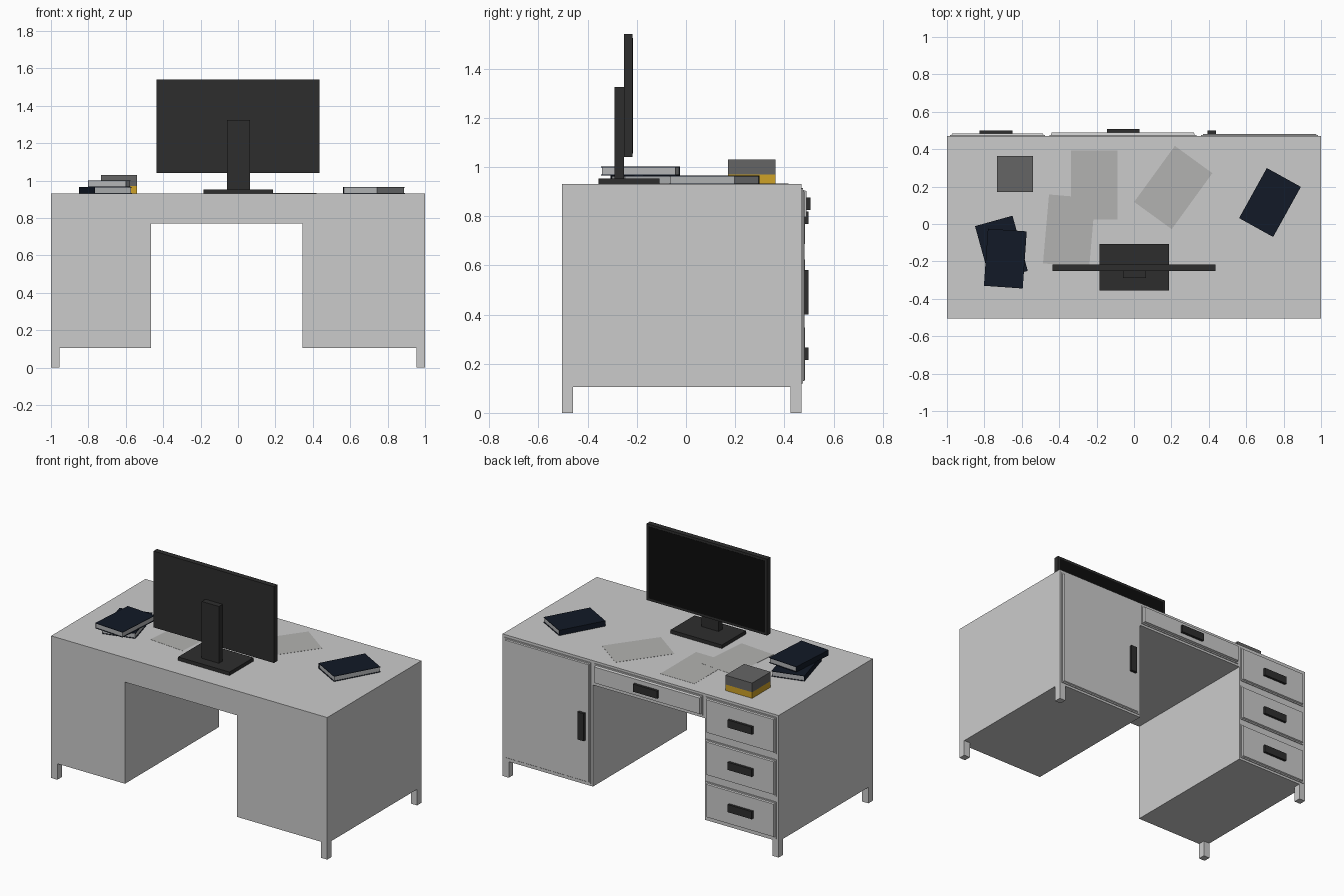
import bpy, bmesh
from math import radians
from mathutils import Matrix, Vector

if "Cube" in bpy.data.objects:
    bpy.data.objects.remove(bpy.data.objects["Cube"])


def material(name, rgb):
    m = bpy.data.materials.new(name)
    m.diffuse_color = (*rgb, 1)
    m.use_nodes = True
    m.node_tree.nodes["Principled BSDF"].inputs["Base Color"].default_value = m.diffuse_color
    return m


CHARCOAL = material("charcoal", (0.027, 0.027, 0.027))
BLACK = material("black", (0.004, 0.004, 0.004))
NAVY = material("navy", (0.006, 0.010, 0.020))
PAGES = material("pages", (0.45, 0.46, 0.47))
YELLOW = material("yellow", (0.62, 0.36, 0.02))
GREY = material("dark_grey", (0.13, 0.13, 0.13))
PAPER = material("paper", (0.45, 0.45, 0.44))


def finish(name, bm, mat=None):
    bmesh.ops.recalc_face_normals(bm, faces=bm.faces)
    me = bpy.data.meshes.new(name)
    bm.to_mesh(me)
    bm.free()
    ob = bpy.data.objects.new(name, me)
    bpy.context.collection.objects.link(ob)
    if mat:
        me.materials.append(mat)
    return ob


def box(name, x, y, z, mat=None):
    """Box from (min, max) ranges on each axis."""
    bm = bmesh.new()
    size = [b - a for a, b in (x, y, z)]
    mid = [(a + b) / 2 for a, b in (x, y, z)]
    bmesh.ops.create_cube(bm, size=1, matrix=Matrix.Translation(mid) @ Matrix.Diagonal((*size, 1)))
    return finish(name, bm, mat)


def place(ob, x, y, z, angle):
    ob.location = (x, y, z)
    ob.rotation_euler.z = radians(angle)


# Desk carcass: an arch-shaped outline extruded from front to back
Y0, Y1, TOP, BASE = -0.505, 0.47, 0.93, 0.105
outline = [(-1, BASE), (-0.465, BASE), (-0.465, 0.77), (0.345, 0.77),
           (0.345, BASE), (1, BASE), (1, TOP), (-1, TOP)]
bm = bmesh.new()
face = bm.faces.new([bm.verts.new((x, Y0, z)) for x, z in outline])
ext = bmesh.ops.extrude_face_region(bm, geom=[face])
bmesh.ops.translate(bm, vec=(0, Y1 - Y0, 0),
                    verts=[v for v in ext["geom"] if isinstance(v, bmesh.types.BMVert)])
finish("desk_body", bm)

# Corner legs
for side, xs in (("left", (-1, -0.955)), ("right", (0.955, 1))):
    for end, ys in (("front", (Y0, Y0 + 0.046)), ("back", (Y1 - 0.046, Y1))):
        box(f"leg_{end}_{side}", xs, ys, (0, BASE))


# Drawer and door fronts: thin slab with a chamfered raised panel
def panel(name, x, z, depth):
    ob = box(name, x, (Y1, Y1 + 0.005), z)
    bm = bmesh.new()
    bm.from_mesh(ob.data)
    bm.faces.ensure_lookup_table()
    outer = max(bm.faces, key=lambda f: f.calc_center_median().y)
    bmesh.ops.inset_region(bm, faces=[outer], thickness=0.012, depth=0)
    bmesh.ops.inset_region(bm, faces=[outer], thickness=0.006, depth=depth - 0.005)
    bm.to_mesh(ob.data)
    bm.free()


def handle(name, cx, cz, w, h, y):
    box(name, (cx - w / 2, cx + w / 2), (Y1 + 0.005, y), (cz - h / 2, cz + h / 2), CHARCOAL)


for i, zc in enumerate((0.24, 0.517, 0.794), 1):
    panel(f"side_drawer_{i}", (-0.985, -0.475), (zc - 0.12, zc + 0.12), 0.013)
    handle(f"side_drawer_handle_{i}", -0.738, zc, 0.175, 0.05, 0.499)
panel("middle_drawer", (-0.453, 0.333), (0.785, 0.915), 0.02)
handle("middle_drawer_handle", -0.058, 0.85, 0.175, 0.05, 0.507)
panel("cabinet_door", (0.358, 0.985), (0.12, 0.913), 0.011)
handle("cabinet_door_handle", 0.415, 0.49, 0.045, 0.18, 0.499)

# Monitor
box("monitor_base", (-0.185, 0.187), (-0.355, -0.107), (TOP, 0.953), CHARCOAL)
box("monitor_pole", (-0.06, 0.065), (-0.29, -0.252), (0.953, 1.325), CHARCOAL)
box("monitor_case", (-0.435, 0.437), (-0.252, -0.217), (1.04, 1.54), CHARCOAL)
box("monitor_screen", (-0.42, 0.422), (-0.22, -0.2155), (1.055, 1.525), BLACK)


# Books: C-shaped cover with a page block, spine on the left
def book(name, x, y, z, angle):
    w, l, t, c = 0.104, 0.153, 0.035, 0.003
    parts = [
        box(name + "_bottom_cover", (-w, w), (-l, l), (0, c), NAVY),
        box(name + "_top_cover", (-w, w), (-l, l), (t - c, t), NAVY),
        box(name + "_spine", (-w, c - w), (-l, l), (c, t - c), NAVY),
        box(name + "_pages", (c - w, w - 0.004), (0.004 - l, l - 0.004), (c, t - c), PAGES)]
    for p in parts:
        place(p, x, y, z, angle)


book("right_book", 0.727, 0.115, TOP, -29)
book("lower_left_book", -0.709, -0.131, TOP, 15.5)
book("upper_left_book", -0.688, -0.185, TOP + 0.036, -4)

# Note block in two colours
box("note_block_lower", (-0.733, -0.54), (0.17, 0.363), (TOP, 0.97), YELLOW)
box("note_block_upper", (-0.733, -0.54), (0.17, 0.363), (0.97, 1.03), GREY)

# Loose paper sheets
for i, (x, y, a) in enumerate([(-0.213, 0.208, 0), (-0.347, -0.037, -5), (0.21, 0.195, -36)], 1):
    sheet = box(f"paper_sheet_{i}", (-0.124, 0.124), (-0.185, 0.185), (0, 0.001), PAPER)
    place(sheet, x, y, TOP + 0.0005 * i, a)
